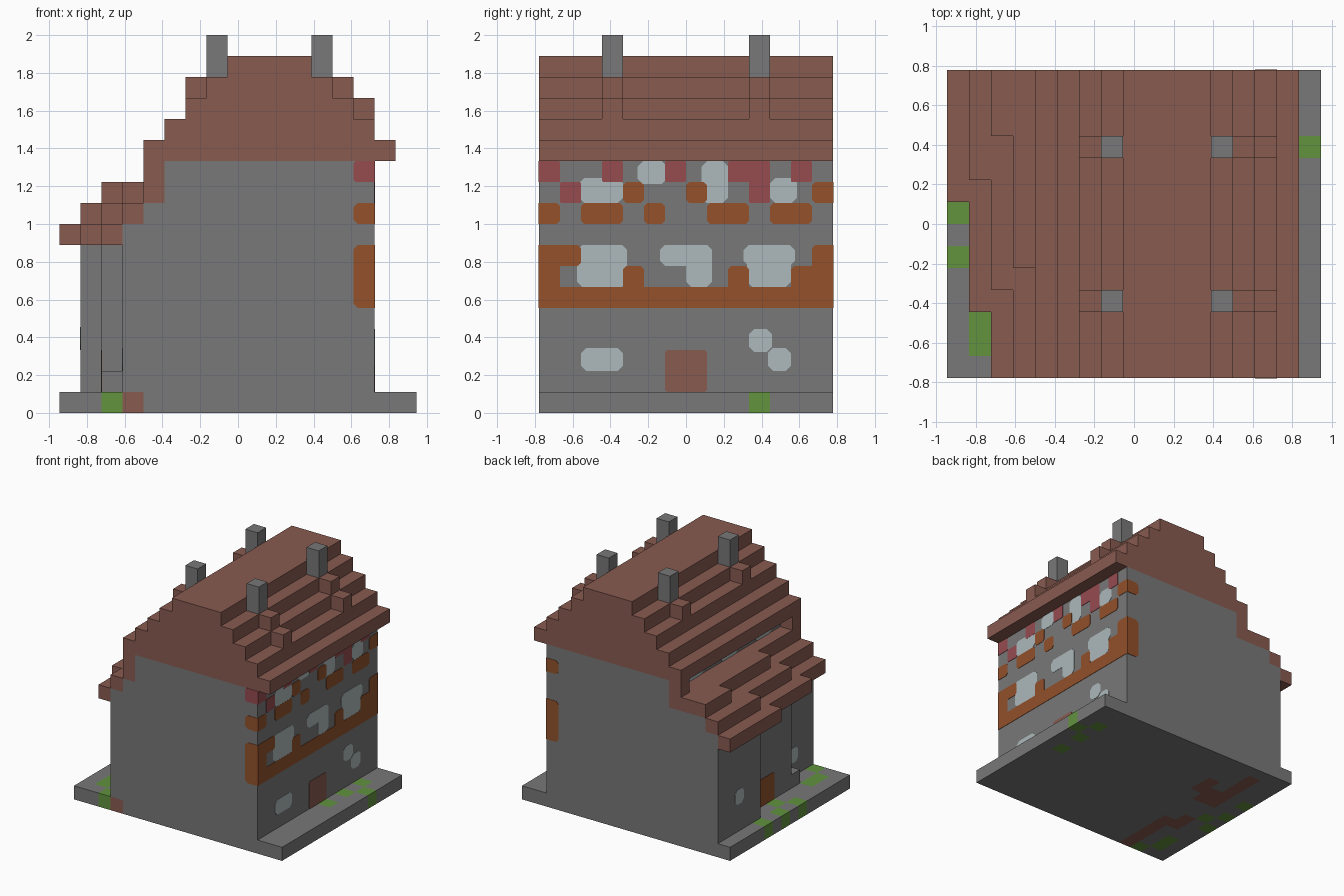
import bpy, bmesh
from mathutils import Vector

U = 1 / 9                      # one block
cube = bpy.data.objects.get("Cube")
if cube:
    bpy.data.objects.remove(cube)


def material(name, rgb):
    lin = [(c / 255 / 12.92) if c < 11 else ((c / 255 + 0.055) / 1.055) ** 2.4 for c in rgb]
    m = bpy.data.materials.new(name)
    m.use_nodes = True
    m.diffuse_color = (*lin, 1)
    bsdf = m.node_tree.nodes["Principled BSDF"]
    bsdf.inputs["Base Color"].default_value = (*lin, 1)
    bsdf.inputs["Roughness"].default_value = 0.9
    return m


STONE = material("stone_grey", (120, 120, 120))
TILE = material("tile_brown", (136, 91, 80))
TIMBER = material("timber_orange", (147, 81, 43))
GLASS = material("window_pale_blue", (173, 185, 187))
MOSS = material("moss_green", (98, 147, 62))
BRICK = material("brick_red", (150, 76, 80))


def pos(i, j, k):
    return Vector(((i - 8.5) * U, (j - 7) * U, k * U))


def box(i0, i1, j0, j1, k0, k1):
    return {(i, j, k) for i in range(i0, i1) for j in range(j0, j1) for k in range(k0, k1)}


def finish(bm, name, mats):
    mesh = bpy.data.meshes.new(name)
    bm.to_mesh(mesh)
    bm.free()
    for m in mats:
        mesh.materials.append(m)
    ob = bpy.data.objects.new(name, mesh)
    bpy.context.scene.collection.objects.link(ob)
    return ob


def block_part(name, cells, mats, solid, rule=lambda c: 0):
    """Skin a set of blocks with only its exposed faces."""
    bm = bmesh.new()
    for c in sorted(cells):
        for axis in range(3):
            for side in (0, 1):
                n = list(c)
                n[axis] += 2 * side - 1
                if tuple(n) in solid:
                    continue
                a, b = (axis + 1) % 3, (axis + 2) % 3
                corners = []
                for da, db in ((0, 0), (1, 0), (1, 1), (0, 1)):
                    p = list(c)
                    p[axis] += side
                    p[a] += da
                    p[b] += db
                    corners.append(bm.verts.new(pos(*p)))
                f = bm.faces.new(corners if side else corners[::-1])
                f.material_index = rule(c)
    bmesh.ops.remove_doubles(bm, verts=bm.verts, dist=1e-4)
    bmesh.ops.dissolve_limit(bm, angle_limit=0.01, verts=bm.verts, edges=bm.edges, delimit={'MATERIAL'})
    return finish(bm, name, mats)


# Sagging lean-to roof: where each course starts along the depth
def course_starts(j):
    s8 = 2 if j < 3 else 1 if j < 8 else 0
    s9 = 3 if j < 4 else 2 if j < 9 else 1
    s10 = 4 if j < 5 else 3 if j < 11 else 2
    return s8, s9, s10


base = box(0, 17, 0, 14, 0, 1)
walls, lean_to = set(), set()
for j in range(14):
    s8, s9, s10 = course_starts(j)
    walls |= box(s9, 15, j, j + 1, 1, 9) | box(s10, 15, j, j + 1, 9, 10) | box(5, 15, j, j + 1, 10, 12)
    lean_to |= box(s8, s9, j, j + 1, 8, 9) | box(s9, s10, j, j + 1, 9, 10) | box(s10, 5, j, j + 1, 10, 11)
lean_to |= {(4, 0, 11), (4, 13, 11)}

# Stepped main roof with small stepped blocks beside the chimneys
main_roof, chimneys = set(), set()
for n in range(5):
    main_roof |= box(4 + n, 16 - n, 0, 14, 12 + n, 13 + n)
for j in (3, 10):
    main_roof |= {(6, j, 15), (13, j, 15), (14, j, 14)}
    for i in (7, 12):
        chimneys |= box(i, i + 1, j, j + 1, 16, 18)
doorstep = {(2, 3, 1)}
solid = base | walls | lean_to | main_roof | chimneys | doorstep

moss = {(2, 0, 0), (0, 7, 0), (0, 5, 0), (0, 9, 0), (1, 1, 0), (1, 2, 0), (1, 6, 0),
        (15, 7, 0), (15, 9, 0), (15, 11, 0), (16, 10, 0)}
floor = (box(3, 4, 0, 5, 0, 1) | box(2, 3, 4, 6, 0, 1) | box(2, 3, 8, 13, 0, 1)
         | box(3, 4, 8, 10, 0, 1) | box(4, 5, 9, 11, 0, 1))

block_part("base_slab", base, (STONE, MOSS, TILE), solid,
           lambda c: 1 if c in moss else 2 if c in floor else 0)
block_part("house_walls", walls, (STONE,), solid)
block_part("doorstep", doorstep, (STONE,), solid)
block_part("lean_to_roof", lean_to, (TILE,), solid)
block_part("main_roof", main_roof, (TILE,), solid)
block_part("chimneys", chimneys, (STONE,), solid)


# Thin painted plates with clipped corners, in block units
def plates(name, mat, axis, level, sign, rects, clip=0.25, lift=0.003):
    bm = bmesh.new()
    edges = (0, 14) if axis == 0 else (0, 15)
    for h0, h1, k0, k1 in rects:
        outline = []
        for h, k, dh, dk in ((h0, k0, 1, 1), (h1, k0, -1, 1), (h1, k1, -1, -1), (h0, k1, 1, -1)):
            if h in edges or clip == 0:
                outline.append((h, k))
            else:
                pair = [(h, k + dk * clip), (h + dh * clip, k)]
                outline += pair if dh * dk > 0 else pair[::-1]
        verts = []
        for h, k in outline:
            p = pos(level, h, k) if axis == 0 else pos(h, level, k)
            p[axis] += sign * lift
            verts.append(bm.verts.new(p))
        f = bm.faces.new(verts)
        f.normal_update()
        if f.normal[axis] * sign < 0:
            f.normal_flip()
        ext = bmesh.ops.extrude_face_region(bm, geom=[f], use_keep_orig=True)
        back = [g for g in ext["geom"] if isinstance(g, bmesh.types.BMVert)]
        for v in back:
            v.co[axis] -= sign * lift * 1.5
    bmesh.ops.recalc_face_normals(bm, faces=bm.faces)
    return finish(bm, name, (mat,))


# Windows
plates("east_windows", GLASS, 0, 15, 1, [
    (1.8, 4.2, 6, 8), (5.75, 8.25, 7, 8), (7, 8.25, 6, 8), (9.75, 12.2, 7, 8), (9.9, 12, 6, 8),
    (2, 4, 2, 3.1), (10, 11.1, 2.9, 4), (10.9, 12, 2, 3.1),
    (1.9, 4, 10, 11.2), (4.7, 6.1, 10.9, 12), (7.75, 9, 10, 12), (11, 12.3, 10, 11.2)], 0.25, 0.002)
plates("west_back_window", GLASS, 0, 1, -1, [(11, 12, 3, 4.1)])
plates("west_front_window", GLASS, 0, 3, -1, [(1.8, 2.9, 2, 3.1)])
plates("attic_windows", GLASS, 0, 5, -1, [(2, 4, 11, 12), (6, 8, 11, 12), (10, 12, 11, 12)])

# Timber framing, wrapping round both corners
plates("east_timbers", TIMBER, 0, 15, 1, [
    (0, 14, 5, 6), (0, 1, 5, 8), (0, 2, 7, 8), (13, 14, 5, 8), (12, 14, 5, 7),
    (4, 5, 5, 7), (9, 10, 5, 7), (0, 1, 9, 10), (2, 4, 9, 10), (5, 6, 9, 10),
    (8, 10, 9, 10), (11, 13, 9, 10), (4, 5, 10, 11), (7, 8, 10, 11), (13, 14, 10, 11)], 0.15)
plates("front_corner_timbers", TIMBER, 1, 0, -1, [(14, 15, 5, 8), (14, 15, 9, 10)], 0.2)
plates("back_corner_timbers", TIMBER, 1, 14, 1, [(14, 15, 5, 8), (14, 15, 10, 11)], 0.2)

# Brick patches under the eaves
plates("east_bricks", BRICK, 0, 15, 1, [
    (0, 1, 11, 12), (3, 4, 11, 12), (6, 7, 11, 12), (9, 11, 11, 12), (12, 13, 11, 12),
    (1, 2, 10, 11), (10, 11, 10, 12)], 0.05)
plates("front_corner_brick", BRICK, 1, 0, -1, [(14, 15, 11, 12)], 0.1)

# Doors
plates("east_door", TILE, 0, 15, 1, [(6, 8, 1, 3)], 0.1)
plates("west_door", TIMBER, 0, 2, -1, [(6, 8, 1, 3)], 0.1)
